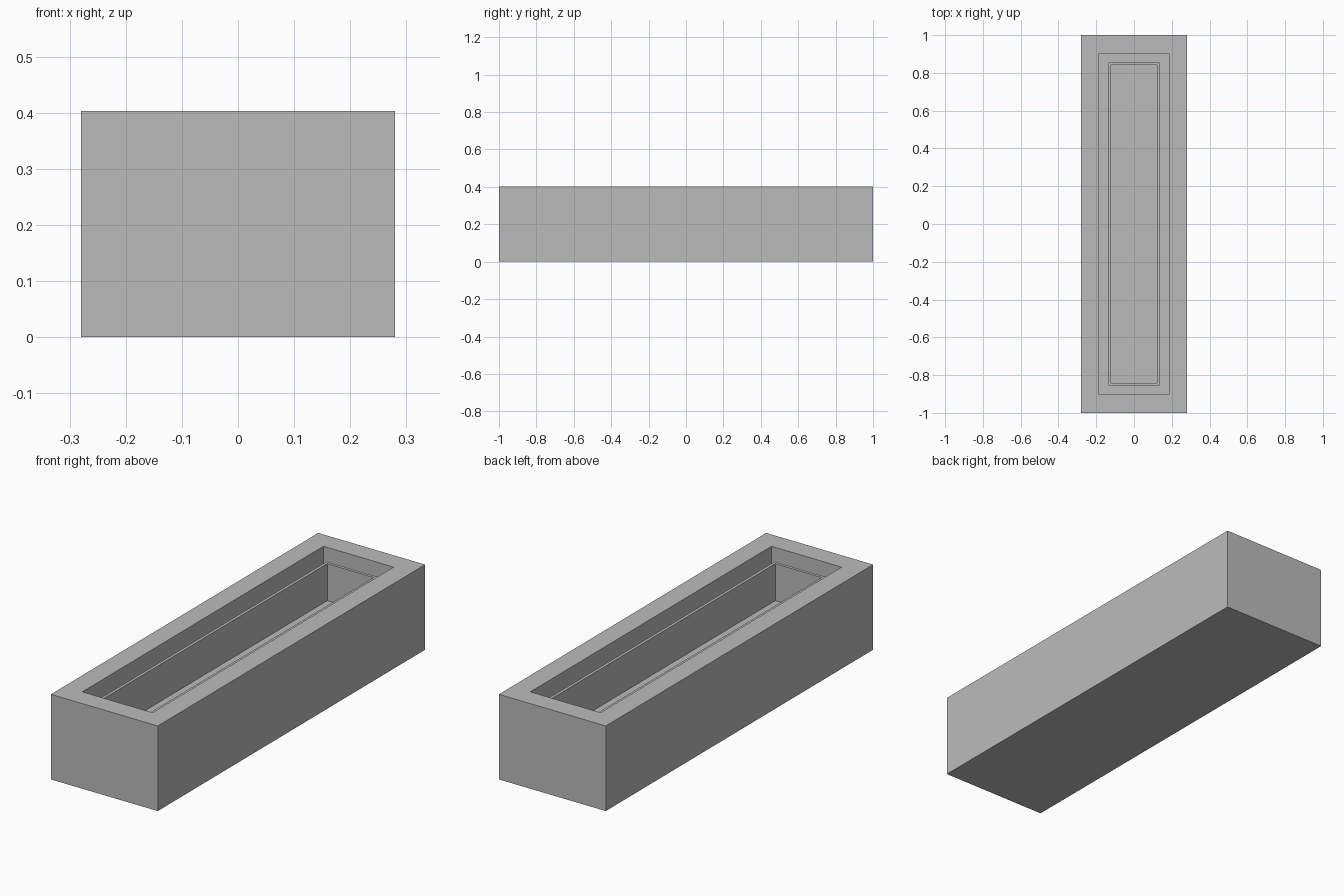
import bpy
import bmesh

cube = bpy.data.objects.get("Cube")
if cube:
    bpy.data.objects.remove(cube, do_unlink=True)

# Single plain grey for the whole model
grey = bpy.data.materials.new("plain_grey")
grey.use_nodes = True
COLOUR = (0.5, 0.5, 0.5, 1.0)
grey.diffuse_color = COLOUR
grey.node_tree.nodes["Principled BSDF"].inputs["Base Color"].default_value = COLOUR


def open_box(name, outer, inner, bottom, floor, top):
    """Open-topped box; outer and inner are half sizes in x and y."""
    bm = bmesh.new()

    def ring(half, z):
        hx, hy = half
        return [bm.verts.new((sx * hx, sy * hy, z))
                for sx, sy in ((-1, -1), (1, -1), (1, 1), (-1, 1))]

    # Outside wall, rim, inside wall, then the two floors
    rings = [ring(outer, bottom), ring(outer, top),
             ring(inner, top), ring(inner, floor)]
    for low, high in zip(rings, rings[1:]):
        for i in range(4):
            j = (i + 1) % 4
            bm.faces.new((low[i], low[j], high[j], high[i]))
    bm.faces.new(rings[0][::-1])
    bm.faces.new(rings[-1])
    bmesh.ops.recalc_face_normals(bm, faces=bm.faces)

    mesh = bpy.data.meshes.new(name)
    bm.to_mesh(mesh)
    bm.free()
    mesh.materials.append(grey)
    obj = bpy.data.objects.new(name, mesh)
    bpy.context.collection.objects.link(obj)
    return obj


# Thick-walled outer trough
open_box("outer_trough", (0.28, 1.0), (0.184, 0.902), 0.0, 0.172, 0.403)

# Thin-walled tray standing inside, with a gap all round
open_box("inner_tray", (0.136, 0.856), (0.122, 0.842), 0.172, 0.185, 0.36)
